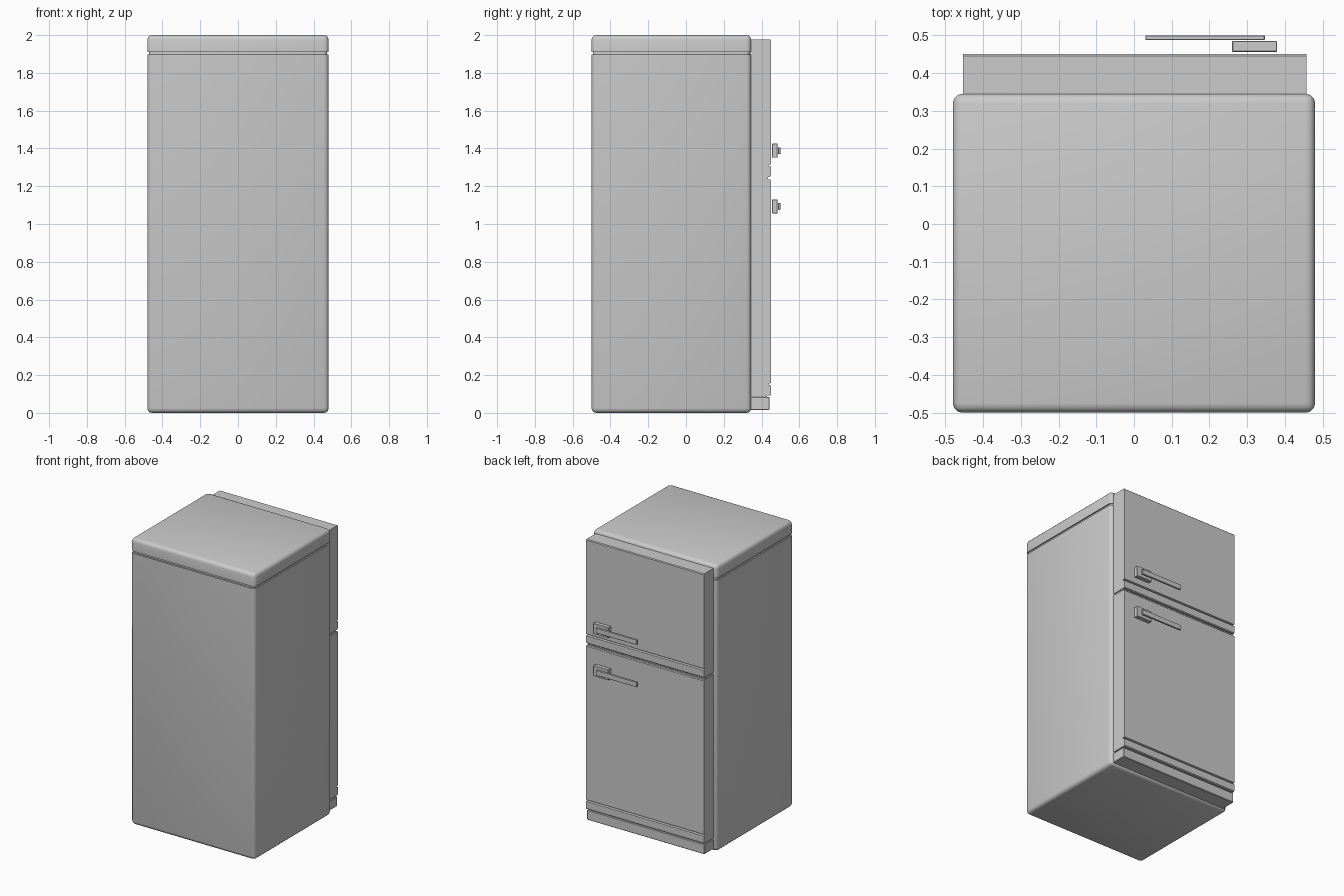
import bpy, bmesh

if "Cube" in bpy.data.objects:
    bpy.data.objects.remove(bpy.data.objects["Cube"])


def finish(name, bm):
    bmesh.ops.recalc_face_normals(bm, faces=bm.faces)
    mesh = bpy.data.meshes.new(name)
    bm.to_mesh(mesh)
    bm.free()
    ob = bpy.data.objects.new(name, mesh)
    bpy.context.collection.objects.link(ob)
    bpy.ops.object.select_all(action='DESELECT')
    ob.select_set(True)
    bpy.context.view_layer.objects.active = ob
    bpy.ops.object.shade_smooth_by_angle(angle=0.6)
    return ob


def box(name, x, y, z, bevel=0.0, segments=3, sharp_z=None):
    """Box from ranges; edges lying at height sharp_z stay unbevelled."""
    bm = bmesh.new()
    bmesh.ops.create_cube(bm, size=1)
    for v in bm.verts:
        v.co = [r[0] if c < 0 else r[1] for c, r in zip(v.co, (x, y, z))]
    if bevel:
        edges = [e for e in bm.edges if sharp_z is None
                 or any(abs(v.co.z - sharp_z) > 1e-4 for v in e.verts)]
        bmesh.ops.bevel(bm, geom=edges, offset=bevel, segments=segments,
                        profile=0.5, affect='EDGES')
    return finish(name, bm)


def door(name, z0, z1, groove):
    """Door slab: side profile with a front groove, extruded across x."""
    back, front, g, d, c = 0.335, 0.45, 0.006, 0.014, 0.005
    profile = [(back, z0), (front - c, z0), (front, z0 + c),
               (front, groove - g), (front - d, groove - g / 2),
               (front - d, groove + g / 2), (front, groove + g),
               (front, z1 - c), (front - c, z1), (back, z1)]
    bm = bmesh.new()
    face = bm.faces.new([bm.verts.new((-0.453, y, z)) for y, z in profile])
    ext = bmesh.ops.extrude_face_region(bm, geom=[face])
    verts = [v for v in ext['geom'] if isinstance(v, bmesh.types.BMVert)]
    bmesh.ops.translate(bm, verts=verts, vec=(0.91, 0, 0))
    return finish(name, bm)


# Cabinet: main shell, recessed neck line and top cap
SX, SY = (-0.48, 0.48), (-0.5, 0.345)
box("cabinet_body", SX, SY, (0, 1.897), 0.025, sharp_z=1.897)
box("cabinet_neck", (-0.472, 0.472), (-0.492, 0.337), (1.88, 1.93), 0.02)
box("cabinet_cap", SX, SY, (1.911, 2.0), 0.025, sharp_z=1.911)

# Doors, the seal between them, and the kick plate
door("freezer_door", 1.25, 1.977, 1.31)
door("fridge_door", 0.092, 1.236, 0.152)
box("door_seal", (-0.446, 0.45), (0.335, 0.435), (1.23, 1.256))
box("kick_seal", (-0.446, 0.45), (0.335, 0.43), (0.08, 0.1))
box("kick_plate", (-0.453, 0.457), (0.335, 0.443), (0.015, 0.085), 0.004, 1)

# Handles: mounting block and long grip on each door
for part, z in (("freezer", 1.388), ("fridge", 1.093)):
    box(part + "_handle_mount", (0.26, 0.379), (0.456, 0.485),
        (z - 0.037, z + 0.037), 0.002, 1)
    box(part + "_handle_grip", (0.03, 0.347), (0.487, 0.5),
        (z - 0.018, z + 0.018), 0.002, 1)
